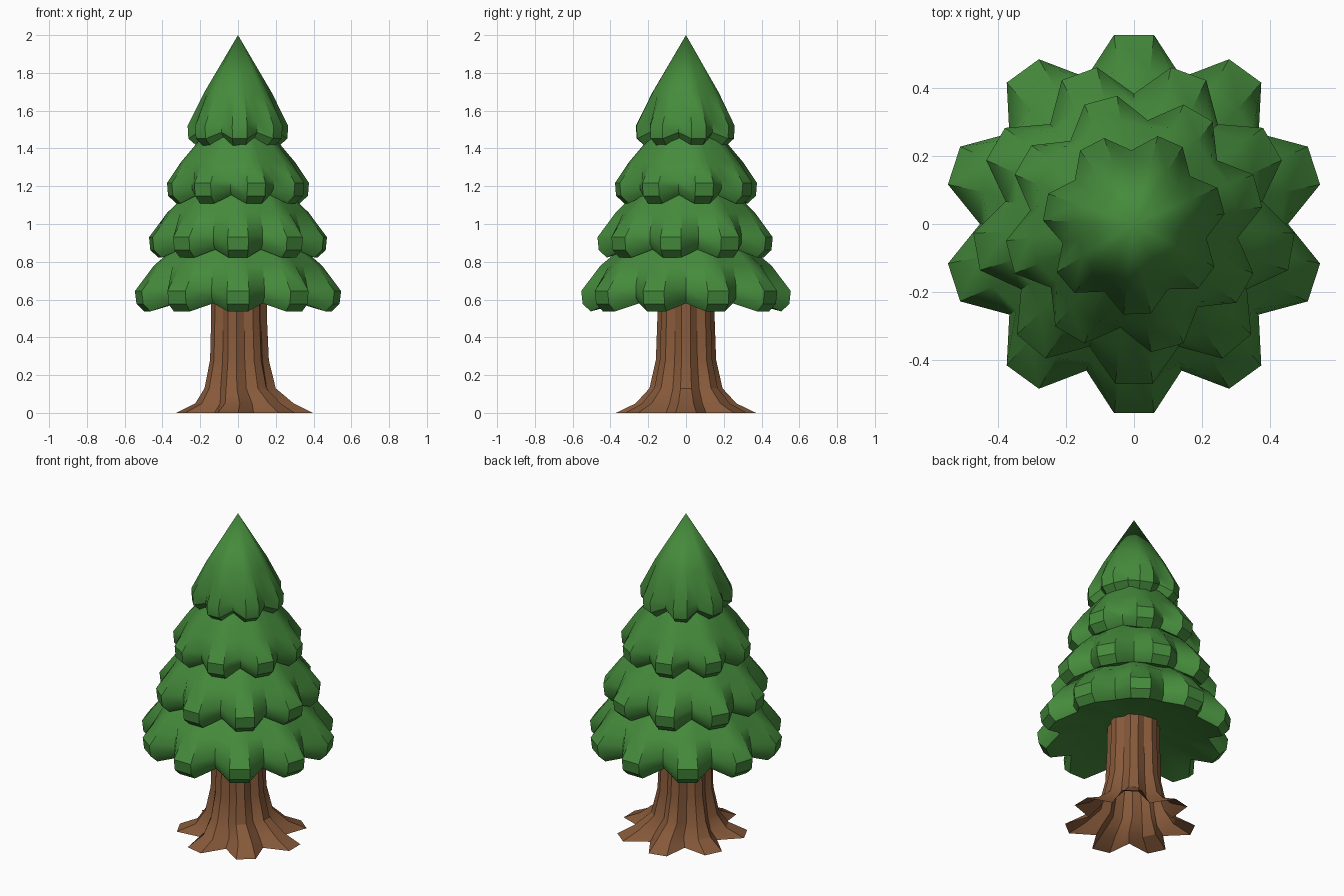
import bpy, bmesh, math

if "Cube" in bpy.data.objects:
    bpy.data.objects.remove(bpy.data.objects["Cube"])


def material(name, rgb):
    m = bpy.data.materials.new(name)
    m.diffuse_color = (*rgb, 1)
    m.use_nodes = True
    m.node_tree.nodes["Principled BSDF"].inputs["Base Color"].default_value = m.diffuse_color
    return m


GREEN = material("needles", (0.06, 0.26, 0.045))
BROWN = material("bark", (0.24, 0.10, 0.042))


def lobed_solid(name, lobes, turn, rings, mat, top=None, bottom=None, angle=35):
    """Stack scalloped rings: two vertices on each lobe tip, one in each notch.
    ring = (tip radius, tip z, notch radius, notch z, x shift), listed from top down."""
    bm = bmesh.new()
    n = lobes * 3
    loops = []
    for tip_r, tip_z, notch_r, notch_z, dx in rings:
        loop = []
        for i in range(n):
            a = math.radians(turn) + (i - 0.5) * math.tau / n
            notch = i % 3 == 2
            r, z = (notch_r, notch_z) if notch else (tip_r, tip_z)
            loop.append(bm.verts.new((r * math.cos(a) + dx, r * math.sin(a), z)))
        loops.append(loop)
    for up, low in zip(loops, loops[1:]):
        for i in range(n):
            j = (i + 1) % n
            bm.faces.new((up[i], low[i], low[j], up[j]))
    # close the ends with fans to a centre point
    for z, loop, flip in ((top, loops[0], False), (bottom, loops[-1], True)):
        if z is None:
            continue
        c = bm.verts.new((0, 0, z))
        for i in range(n):
            a, b = loop[i], loop[(i + 1) % n]
            bm.faces.new((c, b, a) if flip else (c, a, b))
    me = bpy.data.meshes.new(name)
    bm.to_mesh(me)
    bm.free()
    ob = bpy.data.objects.new(name, me)
    bpy.context.collection.objects.link(ob)
    me.materials.append(mat)
    bpy.ops.object.select_all(action='DESELECT')
    ob.select_set(True)
    bpy.context.view_layer.objects.active = ob
    bpy.ops.object.shade_smooth_by_angle(angle=math.radians(angle))
    return ob


# trunk flaring into seven roots, open underneath
trunk = [(0.150, 0.69, 0.130, 0.69, 0.002),
         (0.152, 0.50, 0.132, 0.50, 0.003),
         (0.160, 0.28, 0.138, 0.28, 0.005),
         (0.194, 0.13, 0.160, 0.13, 0.008),
         (0.268, 0.05, 0.200, 0.05, 0.030),
         (0.372, 0.00, 0.245, 0.00, 0.028)]
lobed_solid("trunk", 7, 0, trunk, BROWN, top=0.69, angle=30)

# foliage tiers: lobes, turn, rim radius, rim z, shoulder radius and rise, top radius and rise
TIERS = [("bottom_tier", 10, -90, 0.558, 0.645, 0.455, 0.135, 0.16, 0.38),
         ("lower_middle_tier", 9, -90, 0.472, 0.930, 0.375, 0.130, 0.14, 0.36),
         ("upper_middle_tier", 8, -75, 0.379, 1.217, 0.305, 0.110, 0.11, 0.34),
         ("top_tier", 7, -88, 0.267, 1.520, 0.180, 0.175, 0.0, 0.48)]

for name, lobes, turn, r, z, mid_r, mid_dz, top_r, top_dz in TIERS:
    rings = [(mid_r, z + mid_dz, mid_r * 0.94, z + mid_dz, 0),       # shoulder
             (r, z, r * 0.81, z + 0.02, 0),                          # widest rim
             (r * 0.985, z - 0.068, r * 0.81, z - 0.035, 0),         # rim bottom
             (r - 0.05, z - 0.108, r * 0.81 - 0.03, z - 0.065, 0)]   # under bevel
    if top_r:
        rings.insert(0, (top_r, z + top_dz, top_r, z + top_dz, 0))
    lobed_solid(name, lobes, turn, rings, GREEN, top=z + top_dz, bottom=z + 0.03)
